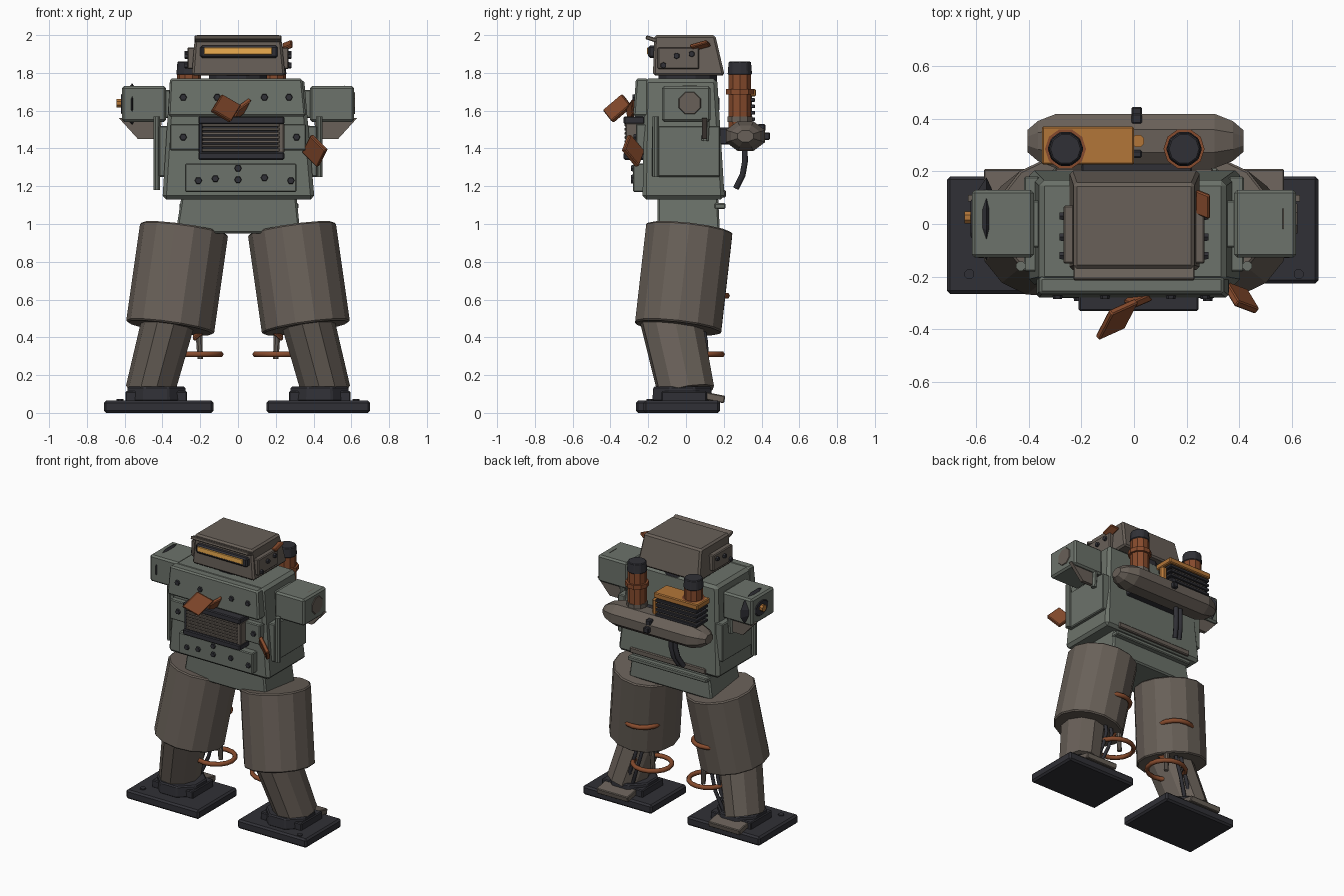
import bpy, bmesh, math
from mathutils import Vector, Matrix

if "Cube" in bpy.data.objects:
    bpy.data.objects.remove(bpy.data.objects["Cube"])


def mat(name, r, g, b):
    m = bpy.data.materials.new(name)
    m.diffuse_color = (r, g, b, 1)
    m.use_nodes = True
    m.node_tree.nodes["Principled BSDF"].inputs["Base Color"].default_value = m.diffuse_color
    return m


GREEN = mat("grey_green", 0.15, 0.17, 0.145)
BROWN = mat("dull_brown", 0.14, 0.117, 0.098)
DARK = mat("dark_metal", 0.03, 0.03, 0.037)
RUST = mat("rust", 0.24, 0.07, 0.026)
AMBER = mat("ochre_paint", 0.45, 0.18, 0.04)
GLOW = mat("amber_glass", 0.85, 0.42, 0.08)


def finish(name, bm, m, bevel=0):
    bmesh.ops.recalc_face_normals(bm, faces=bm.faces)
    me = bpy.data.meshes.new(name)
    bm.to_mesh(me)
    bm.free()
    me.materials.append(m)
    ob = bpy.data.objects.new(name, me)
    bpy.context.collection.objects.link(ob)
    if bevel:
        b = ob.modifiers.new("edge", 'BEVEL')
        b.width, b.segments = bevel, 1
    return ob


def frustum(name, bot, top, z0, z1, m, bevel=0.01):
    """Tapered box; bot and top are (x0, x1, y0, y1)."""
    bm = bmesh.new()
    rings = []
    for (x0, x1, y0, y1), z in ((bot, z0), (top, z1)):
        rings.append([bm.verts.new((x, y, z)) for x, y in ((x0, y0), (x1, y0), (x1, y1), (x0, y1))])
    a, b = rings
    bm.faces.new(a)
    bm.faces.new(b)
    for i in range(4):
        j = (i + 1) % 4
        bm.faces.new((a[i], a[j], b[j], b[i]))
    return finish(name, bm, m, bevel)


def box(name, x0, x1, y0, y1, z0, z1, m, bevel=0.006):
    return frustum(name, (x0, x1, y0, y1), (x0, x1, y0, y1), z0, z1, m, bevel)


def rod(name, p, q, r0, r1, m, n=8, bevel=0, sy=1):
    """Faceted cylinder or cone from p to q; sy widens it along y."""
    p, q = Vector(p), Vector(q)
    bm = bmesh.new()
    bmesh.ops.create_cone(bm, cap_ends=True, segments=n, radius1=r0, radius2=r1, depth=(q - p).length)
    rot = Vector((0, 0, 1)).rotation_difference(q - p).to_matrix().to_4x4()
    bm.transform(rot @ Matrix.Rotation(math.pi / n, 4, 'Z'))
    if sy != 1:
        axis = (q - p) / 2
        for v in bm.verts:   # widen around the sloping axis
            c = axis if v.co.dot(axis) > 0 else -axis
            v.co.y = c.y + (v.co.y - c.y) * sy
    bm.transform(Matrix.Translation((p + q) / 2))
    return finish(name, bm, m, bevel)


def lathe(name, origin, profile, m, n=8, flat=1.0):
    """Spin (x, radius) profile about the x axis; flat squashes z."""
    bm = bmesh.new()
    rings = [[bm.verts.new((origin[0] + x, origin[1] + r * math.cos((k + .5) * math.tau / n),
                            origin[2] + flat * r * math.sin((k + .5) * math.tau / n)))
              for k in range(n)] for x, r in profile]
    for a, b in zip(rings, rings[1:]):
        for k in range(n):
            j = (k + 1) % n
            bm.faces.new((a[k], a[j], b[j], b[k]))
    bm.faces.new(rings[0])
    bm.faces.new(rings[-1])
    return finish(name, bm, m)


def shard(name, c, u, v, t, m=RUST):
    """Flat torn plate spanned by full edge vectors u and v."""
    c, u, v = Vector(c), Vector(u), Vector(v)
    w = u.cross(v).normalized() * t
    bm = bmesh.new()
    bmesh.ops.create_cube(bm, size=1)
    for p in bm.verts:
        a, b, d = p.co
        p.co = c + u * a + v * b + w * d
    return finish(name, bm, m, 0.005)


def hose(name, pts, r, m, closed=False):
    cu = bpy.data.curves.new(name, 'CURVE')
    cu.dimensions, cu.bevel_depth, cu.bevel_resolution = '3D', r, 1
    s = cu.splines.new('POLY')
    s.points.add(len(pts) - 1)
    for sp, p in zip(s.points, pts):
        sp.co = (*p, 1)
    s.use_cyclic_u = closed
    cu.use_fill_caps = True
    cu.materials.append(m)
    bpy.context.collection.objects.link(bpy.data.objects.new(name, cu))


def hoop(name, x, y, z, rx, ry, r=0.016):
    hose(name, [(x + rx * math.cos(a * math.tau / 16), y + ry * math.sin(a * math.tau / 16), z)
                for a in range(16)], r, RUST, True)


# Torso and waist
frustum("torso", (-.40, .405, -.23, .205), (-.36, .35, -.22, .165), 1.13, 1.77, GREEN, .02)
frustum("waist", (-.33, .33, -.15, .18), (-.30, .31, -.15, .17), .95, 1.14, GREEN)
box("back_rim", -.3, .3, .18, .212, 1.14, 1.18, BROWN)
box("hip_bar", -.31, .32, .15, .21, 1.08, 1.11, GREEN)

# Chest plates and bolts
frustum("chest_plate", (-.37, .36, -.28, -.2), (-.36, .34, -.265, -.2), 1.57, 1.77, GREEN)
box("belly_plate", -.28, .31, -.28, -.2, 1.17, 1.32, GREEN)
box("chest_side_plate_l", -.36, -.2, -.265, -.2, 1.39, 1.53, GREEN)
box("chest_side_plate_r", .22, .36, -.265, -.2, 1.39, 1.53, GREEN)
for x, y, z in ((-.29, -.272, 1.67), (-.11, -.272, 1.67), (.14, -.272, 1.67), (.27, -.272, 1.67),
                (-.29, -.265, 1.46), (.31, -.265, 1.46), (-.21, -.28, 1.23), (-.12, -.28, 1.24),
                (0, -.28, 1.235), (0, -.28, 1.295), (.14, -.28, 1.245), (.28, -.28, 1.23)):
    rod("chest_bolt", (x, y + .01, z), (x, y - .012, z), .022, .017, DARK, 6)

# Chest grille
box("grille_back", -.2, .24, -.30, -.2, 1.36, 1.55, DARK)
box("grille_top_bar", -.21, .245, -.33, -.22, 1.53, 1.57, DARK)
box("grille_bottom_bar", -.21, .245, -.33, -.22, 1.34, 1.38, DARK)
box("grille_post_r", .21, .245, -.32, -.22, 1.375, 1.535, BROWN)
box("grille_post_l", -.21, -.185, -.315, -.22, 1.375, 1.535, DARK)
for i in range(7):
    z = 1.392 + i * .022
    box("grille_slat", -.19, .22, -.325, -.29, z - .007, z + .007, BROWN, .002)

# Torn rust plates
shard("rust_plate_chest", (-.065, -.362, 1.612), (.10, .045, -.058), (.052, .1, .085), .025)
shard("rust_plate_root", (.01, -.29, 1.6), (.07, .03, .05), (-.04, .01, -.075), .03)
shard("rust_plate_side", (.407, -.28, 1.388), (.08, -.03, -.08), (.045, -.075, .09), .028)

# Side panels, shoulders, arm remains
for s, n in ((-1, "l"), (1, "r")):
    a, b = sorted((s * .36, s * .418))
    box("side_panel_" + n, a, b, -.18, .18, 1.25, 1.52, GREEN)
    a, b = sorted((s * .33, s * .40))
    box("shoulder_mount_" + n, a, b, -.09, .09, 1.56, 1.71, GREEN)
    a, b = sorted((s * .38, s * .615))
    box("shoulder_" + n, a, b, -.128, .13, 1.54, 1.73, GREEN, .012)
    frustum("arm_flap_" + n, (s * .42, s * .53, .085, .11), (s * .4, s * .63, .085, .11), 1.45, 1.56, BROWN, 0)
    rod("side_strut_back_" + n, (s * .43, .10, 1.44), (s * .43, .11, 1.59), .02, .02, GREEN)
    rod("side_strut_front_" + n, (s * .43, -.16, 1.18 if s < 0 else 1.25), (s * .43, -.16, 1.57), .019, .019, GREEN)
lathe("shoulder_disc_l", (-.56, .02, 1.635), ((-.06, .07), (0, .163), (.05, .05)), DARK, 12, .7)
lathe("shoulder_disc_r", (.565, .02, 1.64), ((-.02, .03), (0, .1), (.055, .06)), BROWN)
rod("shoulder_axle", (-.57, .025, 1.64), (-.643, .025, 1.64), .024, .024, AMBER)

# Head
rod("neck", (0, .01, 1.75), (0, .01, 1.8), .16, .16, DARK, 12)
frustum("head", (-.245, .25, -.175, .205), (-.228, .228, -.168, .155), 1.785, 2.0, BROWN, .012)
shard("head_brim", (0, -.16, 1.972), (.46, 0, 0), (0, -.105, .035), .022, BROWN)
box("visor_frame", -.2, .21, -.2, -.15, 1.88, 1.945, DARK, .01)
box("visor_glass", -.18, .18, -.206, -.18, 1.898, 1.934, GLOW, .003)
for s, n in ((-1, "l"), (1, "r")):
    a, b = sorted((s * .22, s * .268))
    box("head_side_panel_" + n, a, b, -.15, .07, 1.82, 1.935, BROWN)
    for y, z in ((-.12, 1.84), (-.05, 1.89), (.03, 1.9)):
        rod("head_bolt", (s * .26, y, z), (s * .283, y, z), .018, .015, DARK, 6)
shard("head_rust_flap", (.262, .075, 1.945), (.05, -.02, .02), (0, .09, .025), .02)

# Back tank
lathe("back_tank", (.005, .315, 1.465), ((-.41, .045), (-.37, .082), (-.30, .112), (.30, .112),
                                         (.37, .082), (.41, .045)), BROWN, 8, .75)
box("tank_bracket", -.2, .22, .14, .27, 1.42, 1.51, DARK)
for y0, y1, z in ((.40, .445, 1.465), (.38, .42, 1.51), (.25, .28, 1.55)):
    box("tank_clamp", -.01, .03, y0, y1, z - .02, z + .02, DARK)

# Radiator and exhausts on the tank
for i in range(4):
    box("radiator_fin", -.34, -.01, .235, .365, 1.545 + i * .034, 1.565 + i * .034, DARK, .003)
box("radiator_core", -.32, -.03, .25, .35, 1.5, 1.69, BROWN)
box("radiator_lid", -.35, 0, .225, .37, 1.675, 1.715, AMBER)
rod("filler_cap", (.015, .315, 1.5), (.015, .315, 1.64), .025, .025, AMBER)
for x in (-.26, .19):
    rod("exhaust_pipe", (x, .285, 1.5), (x, .285, 1.8), .063, .063, RUST, 10)
    rod("exhaust_collar", (x, .285, 1.685), (x, .285, 1.715), .078, .078, RUST, 10)
    rod("exhaust_foot", (x, .285, 1.54), (x, .285, 1.57), .07, .07, BROWN, 10)
    rod("exhaust_cap", (x, .285, 1.79), (x, .285, 1.86), .068, .062, DARK, 10, .005)
for x in (-.10, -.135):
    hose("back_hose", [(x, .31, 1.42), (x, .312, 1.33), (x - .01, .3, 1.26), (x - .03, .265, 1.19)], .018, DARK)

# Legs and feet
for s, n in ((-1, "l"), (1, "r")):
    rod("thigh_" + n, (s * .285, .018, .975), (s * .36, -.042, .45), .235, .235, BROWN, 14, .008)
    rod("shin_" + n, (s * .355, -.09, .54), (s * .468, .002, .11), .142, .13, BROWN, 10, 0, 1.18)
    x0, x1 = ((-.71, -.13), (.15, .70))[s > 0]
    box("foot_" + n, x0, x1, -.265 if s < 0 else -.225, .18, 0, .065, DARK, .012)
    rod("ankle_" + n, (s * .432, -.02, .06), (s * .432, -.02, .14), .172, .165, DARK, 8, .008)
    a, b = sorted((s * .27, s * .595))
    box("ankle_block_" + n, a, b, -.13, .11, .06, .115, DARK)
    shard("heel_plate_" + n, (s * .445, .155, .08), (.25, 0, 0), (0, .1, -.02), .04, BROWN)
    rod("foot_bolt_" + n, (s * .625, -.19, .06), (s * .625, -.19, .073), .02, .02, DARK)
    # Cable hoops, hoses and piston behind each knee
    hoop("cable_hoop_low_" + n, s * .222, .065, .31, .13, .125)
    hoop("cable_hoop_high_" + n, s * .27, .092, .62, .12, .125)
    for k in range(2):
        x = s * (.28 + .045 * k)
        hose("knee_hose_" + n, [(x, .08, .5), (x, .105, .38), (x + s * .03, .11, .27), (x + s * .08, .09, .14)], .013, DARK)
    rod("knee_piston_" + n, (s * .21, .09, .48), (s * .2, .09, .285), .02, .016, BROWN)
    shard("knee_rust_" + n, (s * .205, .05, .42), (s * .06, .03, -.05), (0, .05, .02), .02)
